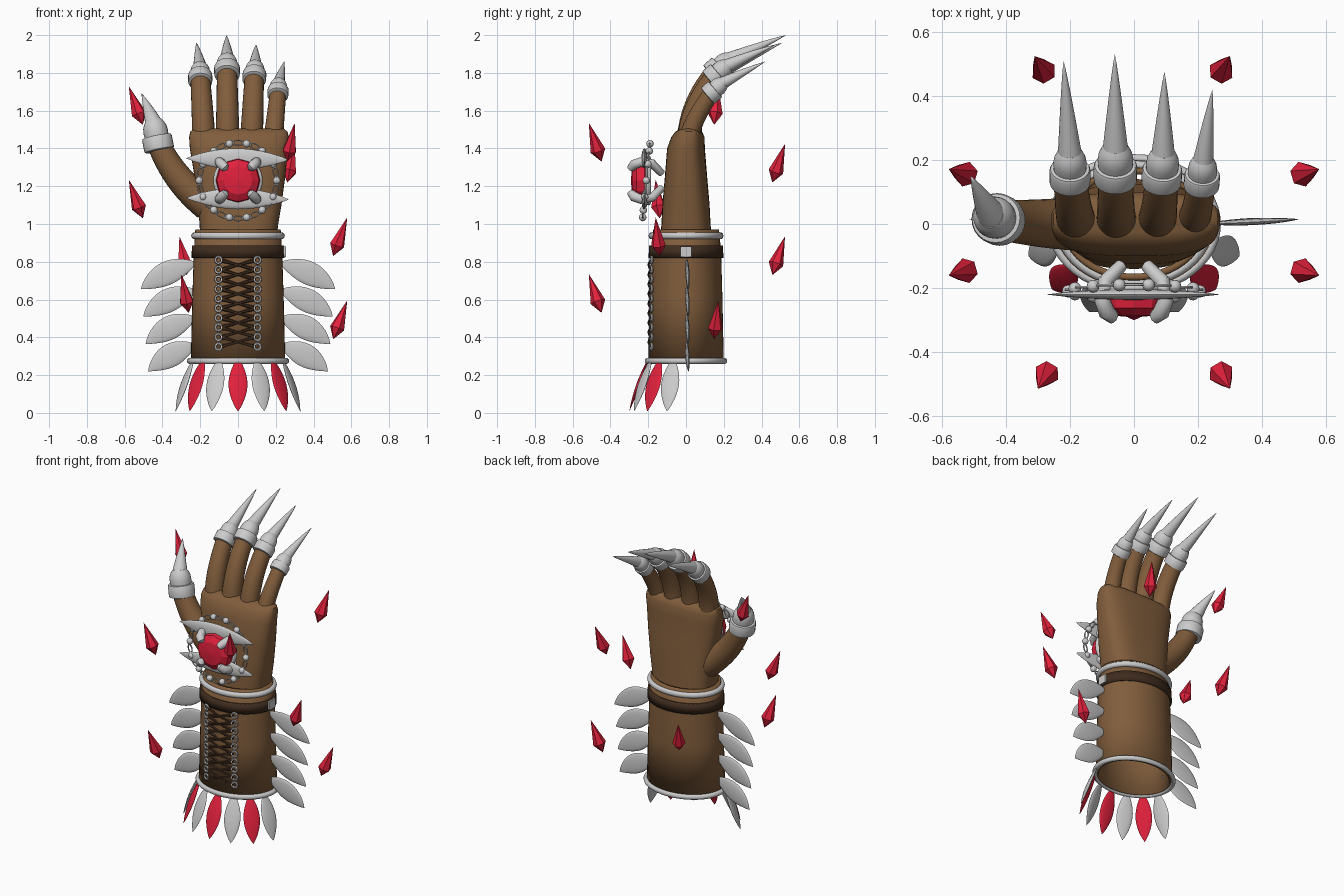
import bpy, bmesh
from math import sin, cos, pi, radians, hypot
from mathutils import Vector as V

if "Cube" in bpy.data.objects:
    bpy.data.objects.remove(bpy.data.objects["Cube"])


def material(name, rgb):
    m = bpy.data.materials.new(name)
    m.diffuse_color = (*rgb, 1)
    m.use_nodes = True
    m.node_tree.nodes["Principled BSDF"].inputs["Base Color"].default_value = m.diffuse_color
    return m


LEATHER = material("leather", (0.22, 0.11, 0.045))
DARK = material("dark_leather", (0.05, 0.025, 0.013))
RED = material("red", (0.75, 0.015, 0.045))


def loft(name, rings, mat=None, smooth=True, caps=True):
    bm = bmesh.new()
    rows = [[bm.verts.new(p) for p in r] for r in rings]
    n = len(rows[0])
    for a, b in zip(rows, rows[1:]):
        for i in range(n):
            bm.faces.new((a[i], a[(i + 1) % n], b[(i + 1) % n], b[i]))
    if caps:
        bm.faces.new(rows[0][::-1])
        bm.faces.new(rows[-1])
    bmesh.ops.remove_doubles(bm, verts=bm.verts, dist=1e-5)
    bmesh.ops.recalc_face_normals(bm, faces=bm.faces)
    me = bpy.data.meshes.new(name)
    bm.to_mesh(me)
    bm.free()
    o = bpy.data.objects.new(name, me)
    bpy.context.collection.objects.link(o)
    finish(o, mat, smooth)
    return o


def finish(o, mat=None, smooth=True):
    if mat:
        o.data.materials.append(mat)
    bpy.ops.object.select_all(action='DESELECT')
    o.select_set(True)
    bpy.context.view_layer.objects.active = o
    if smooth:
        bpy.ops.object.shade_smooth_by_angle(angle=radians(40))


def sweep(name, pts, radii, side=(1, 0, 0), ratio=1, n=20, mat=None, smooth=True):
    """Round or flattened tube along a path; 'side' is the wide direction."""
    pts = [V(p) for p in pts]
    rings = []
    for i, (p, r) in enumerate(zip(pts, radii)):
        t = (pts[min(i + 1, len(pts) - 1)] - pts[max(i - 1, 0)]).normalized()
        up = t.cross(V(side)).normalized()
        s = up.cross(t)
        rings.append([p + s * r * cos(2 * pi * k / n) + up * r * ratio * sin(2 * pi * k / n)
                      for k in range(n)])
    return loft(name, rings, mat, smooth)


def bezier(pts, n=10):
    """Smooth quadratic curve through start, control and end."""
    a, b, c = map(V, pts)
    return [a * (1 - t) ** 2 + b * 2 * t * (1 - t) + c * t * t for t in [i / n for i in range(n + 1)]]


def leaf(name, a, b, width, side, ratio=0.2, mat=None, bow=(0, 0, 0)):
    path = bezier((a, (V(a) + V(b)) / 2 + V(bow), b), 14)
    sweep(name, path, [width / 2 * sin(pi * i / 14) ** 0.85 for i in range(15)], side, ratio, 16, mat)


def torus(name, loc, R, r, scale=(1, 1, 1), rot=(0, 0, 0), mat=None, n=(48, 10)):
    bpy.ops.mesh.primitive_torus_add(location=loc, rotation=rot, major_radius=R, minor_radius=r,
                                     major_segments=n[0], minor_segments=n[1])
    o = bpy.context.object
    o.name, o.scale = name, scale
    finish(o, mat)


def oval(z, rx, ry, x=0, y=0, e=1.0, n=48):
    f = lambda v: (1 if v >= 0 else -1) * abs(v) ** e
    return [V((x + rx * f(cos(2 * pi * k / n)), y + ry * f(sin(2 * pi * k / n)), z)) for k in range(n)]


# Hollow forearm cuff with rims, strap and buckle
cuff = loft("cuff", [oval(0.27, .25, .2), oval(0.6, .242, .193), oval(0.85, .234, .186),
                     oval(0.97, .226, .175)], LEATHER, caps=False)
sol = cuff.modifiers.new("thickness", 'SOLIDIFY')
sol.thickness, sol.offset = 0.02, -1
torus("bottom_rim", (0, 0, .275), .25, .016, (1.02, .82, 1))
torus("top_rim", (0, 0, .938), .23, .018, (1, .8, 1))
strap = loft("strap", [oval(.82, .246, .198), oval(.885, .244, .196)], DARK, caps=False)
sol = strap.modifiers.new("thickness", 'SOLIDIFY')
sol.thickness, sol.offset = 0.016, -1
bpy.ops.mesh.primitive_cube_add(size=1, location=(.243, 0, .853))
bpy.context.object.name = "buckle"
bpy.context.object.scale = (.02, .06, .055)

# Palm
loft("palm", [oval(z, rx, ry, x, y, .7) for z, rx, ry, x, y in (
    (.88, .2, .14, 0, 0), (1.0, .208, .13, .005, 0), (1.1, .222, .125, .008, 0),
    (1.25, .24, .112, .01, 0), (1.4, .26, .1, .005, 0), (1.46, .264, .088, .005, .01),
    (1.49, .257, .07, .005, .015), (1.505, .235, .045, .005, .02))], LEATHER)


# Fingers with metal tips and claws
def digit(name, base, ctrl, cap, axis, tip, r0, r1, rc, side=(1, 0, 0)):
    cap, axis, tip = V(cap), V(axis).normalized(), V(tip)
    sweep(name, bezier((base, ctrl, cap), 12), [r0 + (r1 - r0) * i / 12 for i in range(13)],
          side, n=24, mat=LEATHER)
    prof = ((-.6, .85), (-.55, .98), (-.45, 1), (.25, 1), (.36, .95), (.38, .8), (.7, .82), (1, .78),
            (1.3, .66), (1.5, .5), (1.55, 0))
    sweep(name + "_tip_band", [cap + axis * d * rc for d, _ in prof], [r * rc for _, r in prof],
          side, n=24)
    start = cap + axis * rc * 1.15
    path = bezier((start, start.lerp(tip, .45) + axis * .012, tip), 10)
    sweep(name + "_claw", path, [rc * .6 * (1 - i / 10) ** .85 for i in range(11)], side, n=16)


for name, xb, xc, cy, cz, tip, r, rc in (
        ("index_finger", -.18, -.2, .155, 1.775, (-.22, .51, 1.96), .056, .064),
        ("middle_finger", -.055, -.058, .165, 1.815, (-.06, .53, 2.0), .057, .068),
        ("ring_finger", .072, .087, .155, 1.785, (.095, .475, 1.95), .055, .063),
        ("little_finger", .185, .212, .14, 1.7, (.245, .42, 1.86), .047, .056)):
    digit(name, (xb, .015, 1.44), (xb * .6 + xc * .4, .02, cz - .17), (xc, cy, cz),
          (.05 * (xc > 0), .75, .66), tip, r + .006, r - .004, rc)
digit("thumb", (-.16, 0, 1.1), (-.34, 0, 1.23), (-.425, .015, 1.435), (-.2, .1, 1),
      (-.51, .15, 1.69), .085, .06, .08, (0, 1, 0))

# Laces and eyelets
for i in range(10):
    z = .35 + i * .051
    for s in (-1, 1):
        torus("eyelet", (s * .103, -.183, z), .017, .0065, (1, 1, 1), (pi / 2, 0, s * .22), None, (16, 6))
        if i < 9:
            sweep("lace", [(-s * .092, -.183, z), (0, -.2, z + .025), (s * .092, -.183, z + .051)],
                  (.012, .006, .012), (0, 0, 1), .8, 6, DARK)

# Side feathers, mirrored
for s in (-1, 1):
    for i in range(4):
        z = .795 - .145 * i
        leaf("side_feather", (s * .215, 0, z), (s * (.515 - .013 * i), .015, z - .14), .125,
             (.44, 0, s * .9), .17, None, (s * .02, 0, .03))

# Hanging feathers around the front of the rim
for i in range(-3, 4):
    a = radians(23.5 * i)
    d = V((sin(a), -cos(a), 0))
    b = V((.245 * sin(a), -.195 * cos(a), .295))
    tip = b + d * .105
    tip.z = 0.008
    leaf("hanging_feather", b, tip, .1, (cos(a), sin(a), 0), .2, RED if i % 2 == 0 else None, d * .01)
    # alternate colours start with red in the middle

# Medallion: beaded chain, bars, gem and prongs
C = V((0, -.2, 1.23))
for k in range(14):
    a = 2 * pi * (k + .5) / 14
    p = C + V((.205 * sin(a), -.01 + .02 * cos(a), .2 * cos(a)))
    bpy.ops.mesh.primitive_uv_sphere_add(segments=12, ring_count=8, radius=.02, location=p)
    bpy.context.object.name = "chain_bead"
    finish(bpy.context.object)
    a2 = a + pi / 14
    q = C + V((.205 * sin(a2), -.01 + .02 * cos(a2), .2 * cos(a2)))
    torus("chain_link", q, .022, .005, (1.2, .6, 1), (pi / 2, a2, 0), None, (14, 6))
for z in (1.34, 1.13):
    leaf("medallion_bar", (-.275, -.22, z + .008), (.27, -.22, z), .112, (0, 0, 1), .3)
g = [(-.19, .1), (-.22, .118), (-.262, .112), (-.285, .075), (-.292, 0)]
loft("gem", [[V((r * cos(2 * pi * k / 12), y, 1.23 + r * sin(2 * pi * k / 12))) for k in range(12)]
             for y, r in g], RED, smooth=False)
torus("gem_setting", (0, -.2, 1.23), .115, .016, rot=(pi / 2, 0, 0))
for sx in (-1, 1):
    for sz in (-1, 1):
        sweep("gem_prong", [C + V((sx * u, y, sz * u)) for u, y in
                            ((.04, .07), (.09, .02), (.098, -.04), (.085, -.075), (.066, -.09), (.056, -.09))],
              (.02, .024, .026, .027, .022, 0), (sx, 0, -sz), n=12)

# Floating crystals, leaning outward
for x, y, z in ((.28, -.48, 1.43), (-.28, -.48, .63), (.28, .49, 1.32), (-.29, .49, .83),
                (-.54, .16, 1.625), (.54, .16, .49), (-.54, -.15, 1.13), (.54, -.15, .93)):
    d = (V((x, y, 0)).normalized() * .38 + V((0, 0, 1))).normalized()
    c = V((x, y, z))
    sweep("floating_crystal", [c - d * .107, c - d * .045, c + d * .112], (0, .04, 0),
          (-y, x, 0), n=6, mat=RED, smooth=False)
